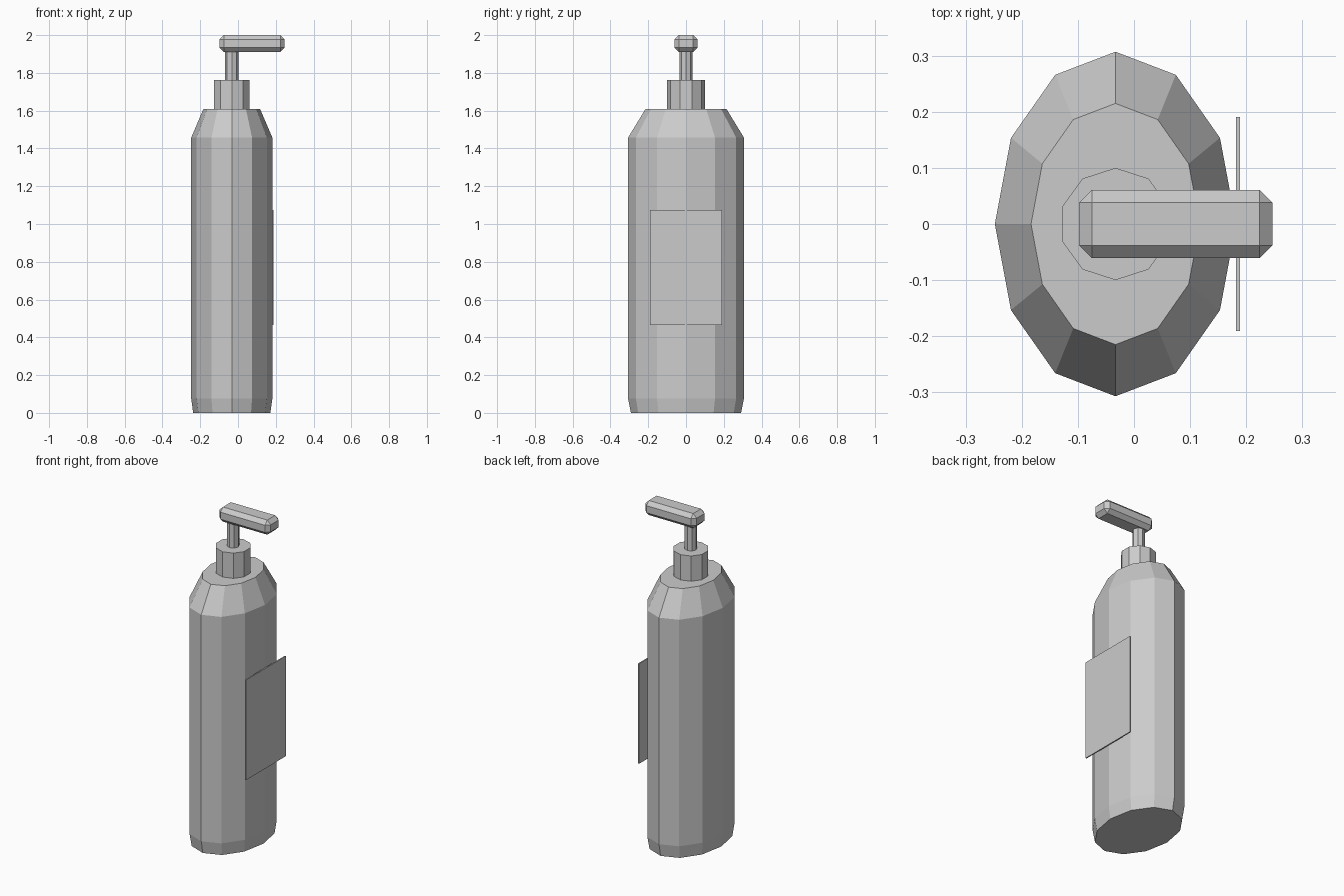
import bpy, bmesh, math

if "Cube" in bpy.data.objects:
    bpy.data.objects.remove(bpy.data.objects["Cube"])

AXIS_X = -0.033  # bottle axis


def finish(name, bm):
    bmesh.ops.recalc_face_normals(bm, faces=bm.faces)
    mesh = bpy.data.meshes.new(name)
    bm.to_mesh(mesh)
    bm.free()
    obj = bpy.data.objects.new(name, mesh)
    bpy.context.collection.objects.link(obj)
    return obj


def loft(name, sides, rx, ry, profile):
    """Stack elliptical rings; profile is a list of (scale, z)."""
    bm = bmesh.new()
    rings = []
    for s, z in profile:
        angles = [math.pi / 2 + math.tau * i / sides for i in range(sides)]
        rings.append([bm.verts.new((AXIS_X + rx * s * math.cos(a),
                                    ry * s * math.sin(a), z)) for a in angles])
    for lo, hi in zip(rings, rings[1:]):
        for i in range(sides):
            j = (i + 1) % sides
            bm.faces.new((lo[i], lo[j], hi[j], hi[i]))
    bm.faces.new(rings[0][::-1])
    bm.faces.new(rings[-1])
    return finish(name, bm)


def box(name, lo, hi, bevel=0):
    bm = bmesh.new()
    bmesh.ops.create_cube(bm, size=1)
    for v in bm.verts:
        v.co = [(a + b) / 2 + c * (b - a) for a, b, c in zip(lo, hi, v.co)]
    obj = finish(name, bm)
    if bevel:
        mod = obj.modifiers.new("bevel", 'BEVEL')
        mod.width = bevel
        mod.segments = 1
        mod.limit_method = 'NONE'
    return obj


# Oval bottle with tapered foot and sloped shoulder
loft("bottle_body", 12, 0.215, 0.307,
     [(0.95, 0), (1, 0.077), (1, 1.457), (0.7, 1.608)])

# Pump: collar, stem and nozzle head
loft("pump_collar", 10, 0.1, 0.1, [(1, 1.608), (1, 1.762)])
loft("pump_stem", 8, 0.035, 0.035, [(1, 1.762), (1, 1.915)])
box("pump_head", (-0.098, -0.061, 1.911), (0.247, 0.061, 2.0), 0.023)

# Flat label panel on the right side
box("label_panel", (0.182, -0.191, 0.465), (0.189, 0.191, 1.075))
